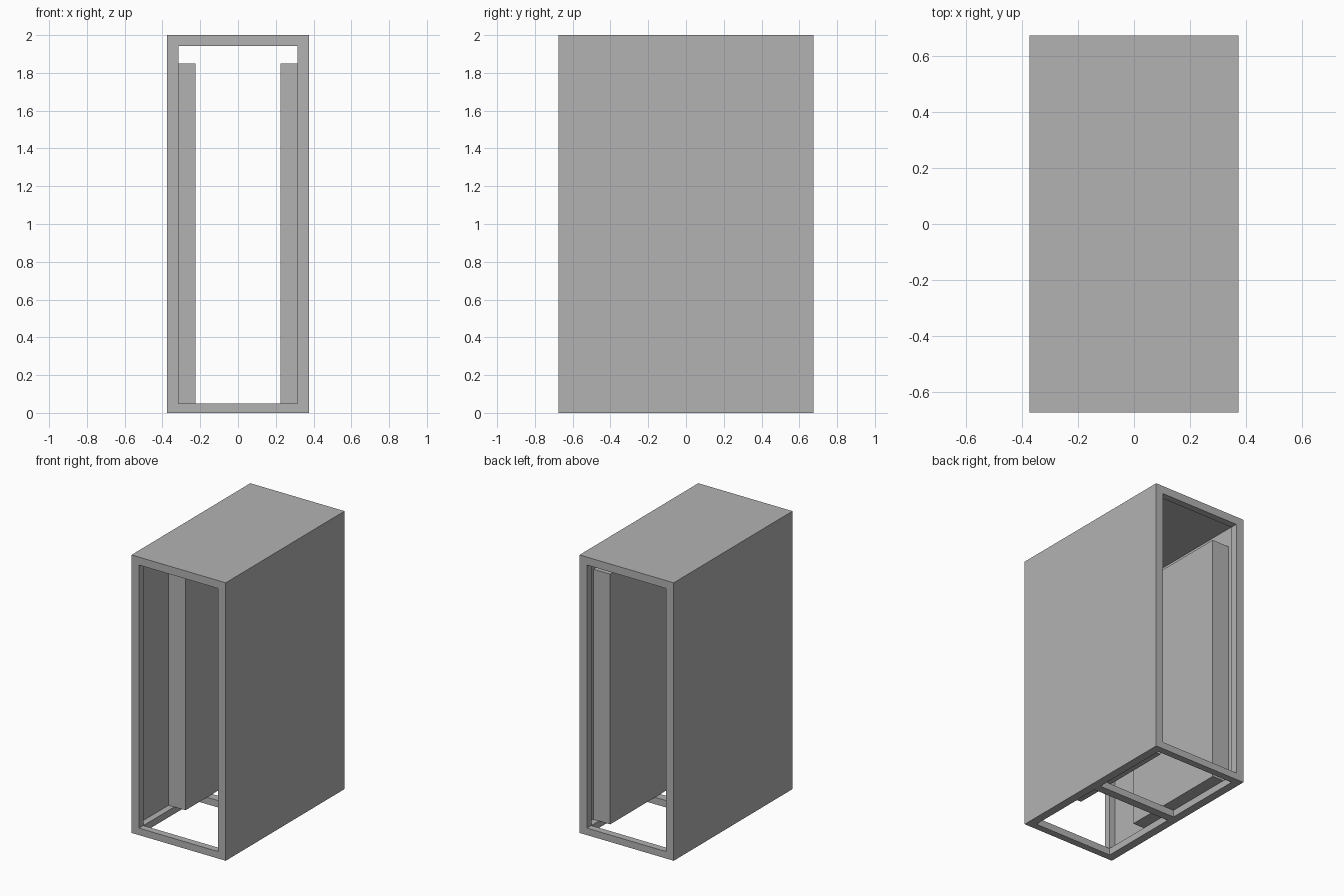
import bpy

cube = bpy.data.objects.get("Cube")
if cube:
    bpy.data.objects.remove(cube, do_unlink=True)

# Single painted-metal colour
grey = bpy.data.materials.new("light_grey_metal")
grey.use_nodes = True
colour = (0.45, 0.45, 0.45, 1)
grey.diffuse_color = colour
grey.node_tree.nodes["Principled BSDF"].inputs["Base Color"].default_value = colour

W, D, H = 0.375, 0.675, 2.0   # half width, half depth, height
SHEET = 0.015                 # panel thickness
BAR, DEPTH = 0.06, 0.05       # frame face width and depth
INNER = W - SHEET
OPEN = W - BAR


def box(name, xs, ys, zs):
    """Box spanning the given (min, max) pair on each axis."""
    spans = (xs, ys, zs)
    bpy.ops.mesh.primitive_cube_add(size=1, location=[(a + b) / 2 for a, b in spans])
    ob = bpy.context.object
    ob.name = name
    ob.scale = [b - a for a, b in spans]
    bpy.ops.object.transform_apply(location=False, rotation=False, scale=True)
    ob.data.materials.append(grey)


def side(sign, a, b):
    """Mirror a span to either side of the centre."""
    return tuple(sorted((sign * a, sign * b)))


# Thin roof sheet
box("top_panel", (-INNER, INNER), (-D, D), (H - SHEET, H))

# Side walls, lower side bars and long inner rails
for sign, label in ((1, "left"), (-1, "right")):
    box(label + "_panel", side(sign, INNER, W), (-D, D), (0, H))
    box(label + "_bottom_bar", side(sign, OPEN, INNER), (-D + DEPTH, D - DEPTH), (0, DEPTH))
    box(label + "_inner_rail", side(sign, 0.225, INNER), (-0.275, 0.54), (DEPTH, 1.85))

# Open rectangular frames at the front and back
for sign, label in ((-1, "front"), (1, "back")):
    ys = side(sign, D - DEPTH, D)
    box(label + "_bottom_bar", (-INNER, INNER), ys, (0, DEPTH))
    box(label + "_top_bar", (-INNER, INNER), ys, (H - 0.057, H - SHEET))
    for s, hand in ((1, "left"), (-1, "right")):
        box(f"{label}_{hand}_post", side(s, OPEN, INNER), ys, (DEPTH, H - 0.057))

# Middle bar across the open base
box("base_cross_bar", (-OPEN, OPEN), (-0.03, 0.03), (0, DEPTH))
